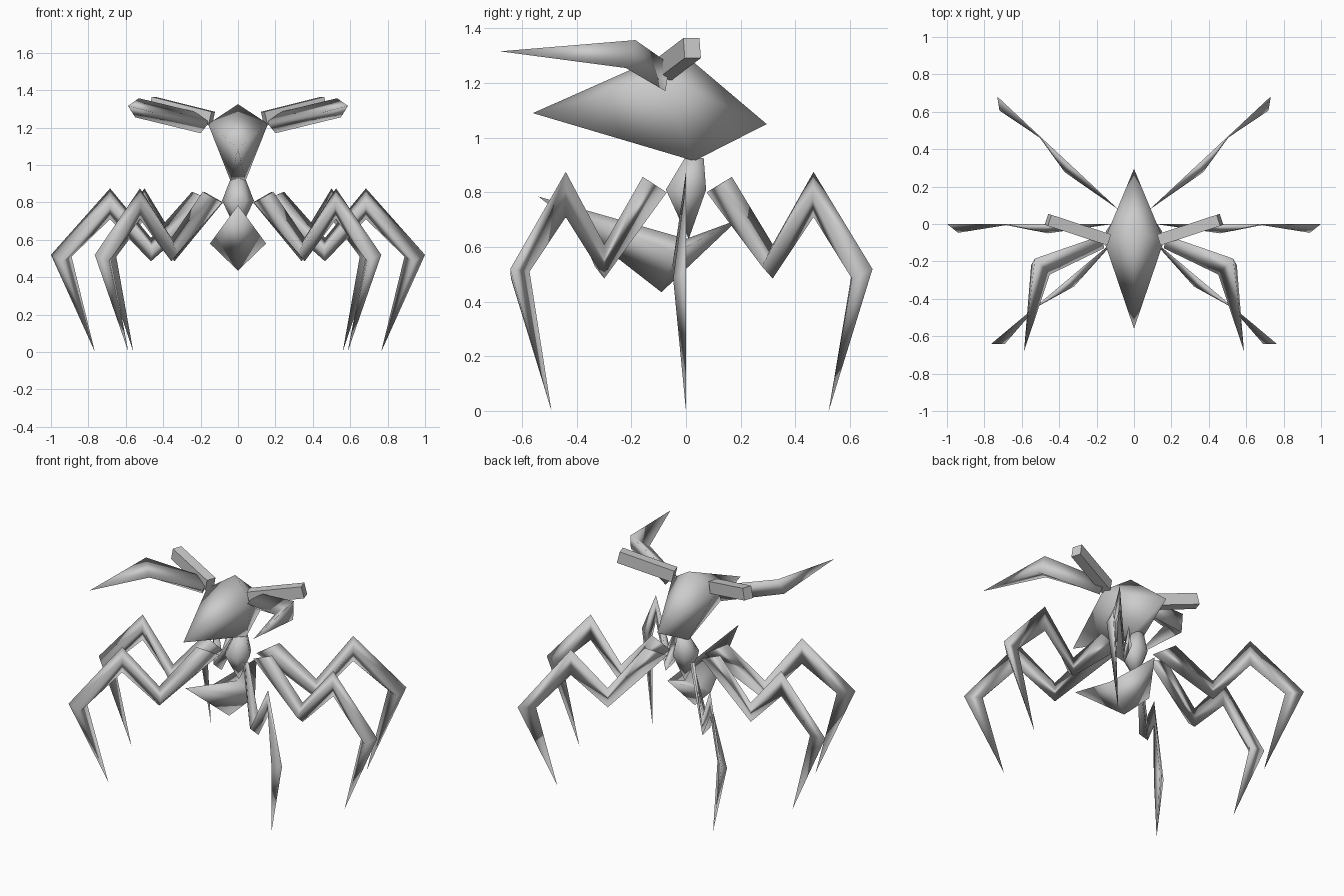
import bpy, bmesh, math
from mathutils import Vector, Matrix

cube = bpy.data.objects.get("Cube")
if cube:
    bpy.data.objects.remove(cube, do_unlink=True)

grey = bpy.data.materials.new("stone_grey")
grey.use_nodes = True
grey.diffuse_color = (0.6, 0.6, 0.6, 1)
grey.node_tree.nodes["Principled BSDF"].inputs["Base Color"].default_value = (0.6, 0.6, 0.6, 1)


def finish(name, bm, smooth=True, mirror=False):
    """Turn a bmesh into a named, shaded object, optionally mirrored in x."""
    bmesh.ops.recalc_face_normals(bm, faces=bm.faces)
    for f in bm.faces:
        f.smooth = smooth
    mesh = bpy.data.meshes.new(name)
    bm.to_mesh(mesh)
    bm.free()
    mesh.materials.append(grey)
    obj = bpy.data.objects.new(name, mesh)
    bpy.context.collection.objects.link(obj)
    if mirror:
        mod = obj.modifiers.new("Mirror", "MIRROR")
        mod.use_mirror_merge = False
    return obj


def loft(name, rings, start=None, tip=None, matrix=Matrix(), mirror=False):
    """Skin closed rings of points, ending in single points where given."""
    bm = bmesh.new()
    rows = [[bm.verts.new(p) for p in ring] for ring in rings]
    n = len(rows[0])
    for a, b in zip(rows, rows[1:]):
        for i in range(n):
            j = (i + 1) % n
            bm.faces.new((a[i], a[j], b[j], b[i]))
    for row, point in ((rows[0], start), (rows[-1], tip)):
        if point is None:
            bm.faces.new(row)
        else:
            apex = bm.verts.new(point)
            for i in range(n):
                bm.faces.new((row[i], row[(i + 1) % n], apex))
    bm.transform(matrix)
    return finish(name, bm, mirror=mirror)


# Upper body: a faceted pod with pointed ends and a narrow keel
loft("upper_body",
     [[(0, -0.03, 1.325), (0.16, -0.09, 1.22), (0.04, 0.03, 0.915),
       (-0.04, 0.03, 0.915), (-0.16, -0.09, 1.22)]],
     start=(0, -0.56, 1.09), tip=(0, 0.295, 1.05))

# Lower body: a smaller pod with a raised front point
loft("lower_body",
     [[(0, 0, 0.63), (0.15, -0.04, 0.58), (0, -0.09, 0.435), (-0.15, -0.04, 0.58)]],
     start=(0, -0.54, 0.785), tip=(0, 0.19, 0.7))


# Waist joining the two pods
def hexagon(y, z, radius):
    return [(radius * math.cos(k * math.pi / 3), y + radius * math.sin(k * math.pi / 3), z)
            for k in range(6)]


loft("waist", [hexagon(0.03, 0.925, 0.04), hexagon(0, 0.81, 0.085)], tip=(0, 0.01, 0.63))

# Legs: one zigzag blade with a flat rear and a ridge on its front, turned to three directions
leg = [[(0.246, 0, 0.857), (0.11, 0, 0.8), (0.18, -0.005, 0.825)],
       [(0.465, 0, 0.61), (0.465, 0, 0.485), (0.46, -0.05, 0.53)],
       [(0.684, 0, 0.875), (0.684, 0, 0.71), (0.684, -0.006, 0.79)],
       [(1.0, 0, 0.52), (0.89, 0, 0.51), (0.94, -0.047, 0.485)]]
for name, angle in (("front_legs", -40), ("middle_legs", 0), ("rear_legs", 43)):
    loft(name, leg, tip=(0.765, 0, 0),
         matrix=Matrix.Rotation(math.radians(angle), 4, "Z"), mirror=True)

# Claws: bent blades reaching forward
loft("claws",
     [[(0.17, -0.06, 1.27), (0.16, -0.13, 1.22), (0.2, -0.075, 1.17)],
      [(0.53, -0.185, 1.357), (0.45, -0.27, 1.28), (0.55, -0.22, 1.255)]],
     tip=(0.588, -0.68, 1.316), mirror=True)

# Shoulder beams: square bars sweeping out, back and up
axis = Vector((0.32, 0.105, 0.08)).normalized()
across = Vector((0, 0, 1)).cross(axis).normalized()
up = axis.cross(across)
frame = Matrix((axis, across, up)).transposed().to_4x4()
bm = bmesh.new()
bmesh.ops.create_cube(bm, size=1)
bm.transform(Matrix.Translation((0.3, -0.03, 1.288)) @ frame
             @ Matrix.Diagonal((0.345, 0.062, 0.075, 1)))
finish("shoulder_beams", bm, smooth=False, mirror=True)
